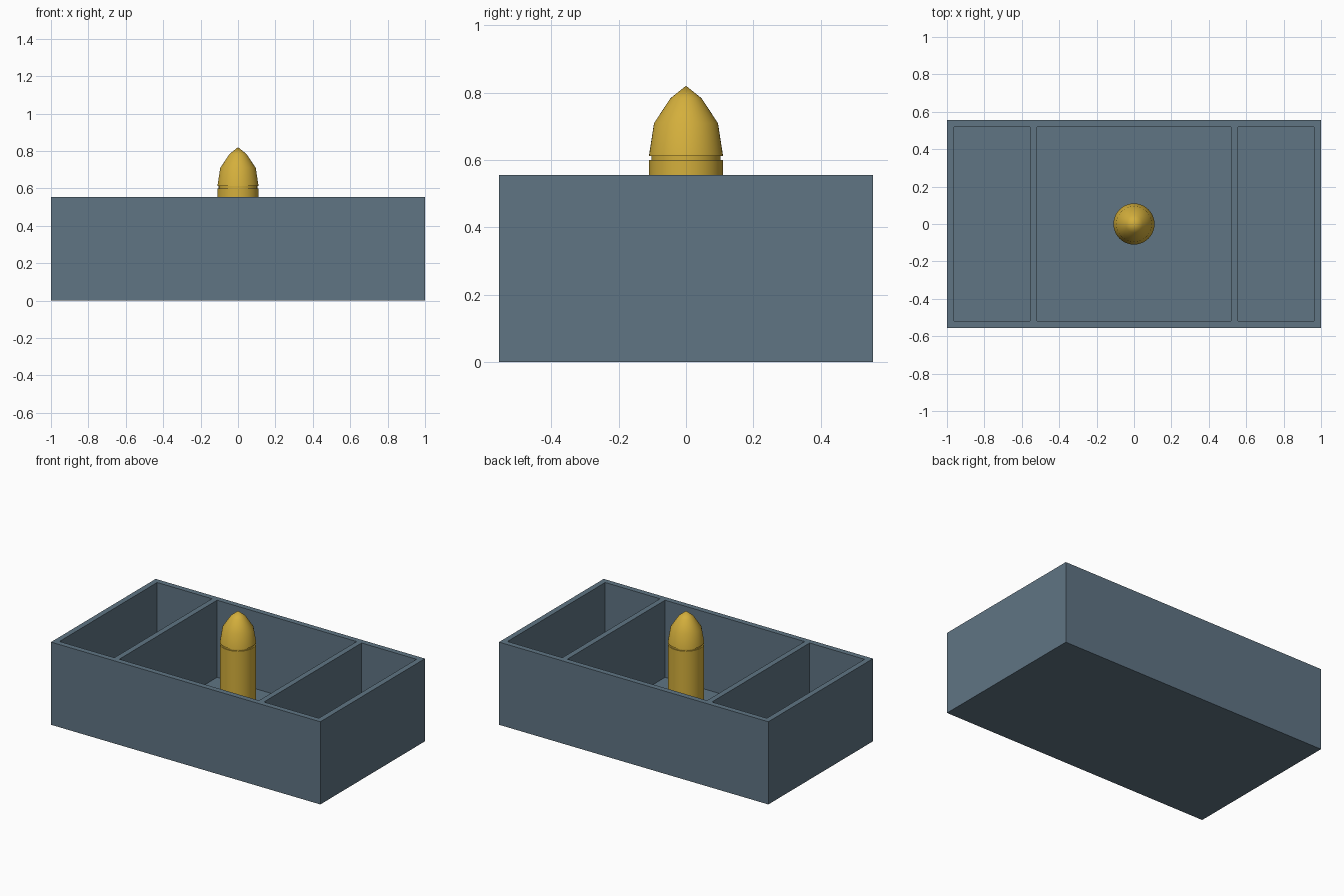
import bpy
import bmesh
from math import cos, sin, tau

default = bpy.data.objects.get("Cube")
if default:
    bpy.data.objects.remove(default, do_unlink=True)

WIDTH, DEPTH, HEIGHT = 2.0, 1.11, 0.555
WALL = 0.037
DIVIDER = 0.537      # distance of each divider's middle from the centre
SIDES = 48


def material(name, rgb):
    mat = bpy.data.materials.new(name)
    mat.use_nodes = True
    mat.diffuse_color = (*rgb, 1)
    mat.node_tree.nodes["Principled BSDF"].inputs["Base Color"].default_value = (*rgb, 1)
    return mat


def block(name, x0, x1, depth, z0, z1):
    bpy.ops.mesh.primitive_cube_add(size=1, location=((x0 + x1) / 2, 0, (z0 + z1) / 2))
    obj = bpy.context.object
    obj.name = name
    obj.scale = (x1 - x0, depth, z1 - z0)
    bpy.ops.object.transform_apply(location=False, rotation=False, scale=True)
    return obj


def lathe(name, profile):
    """Closed solid of revolution; a zero radius becomes a single point."""
    bm = bmesh.new()
    rings = []
    for r, z in profile:
        count = SIDES if r else 1
        rings.append([bm.verts.new((r * cos(tau * i / SIDES), r * sin(tau * i / SIDES), z))
                      for i in range(count)])
    bm.faces.new(rings[0][::-1])
    for a, b in zip(rings, rings[1:]):
        for i in range(SIDES):
            j = (i + 1) % SIDES
            corners = [a[i], a[j], b[0]] if len(b) == 1 else [a[i], a[j], b[j], b[i]]
            bm.faces.new(corners)
    mesh = bpy.data.meshes.new(name)
    bm.to_mesh(mesh)
    bm.free()
    obj = bpy.data.objects.new(name, mesh)
    bpy.context.collection.objects.link(obj)
    return obj


slate = material("slate blue", (0.115, 0.176, 0.230))
gold = material("gold", (0.658, 0.429, 0.045))

# Open tray with three pockets cut from one block
tray = block("tray", -WIDTH / 2, WIDTH / 2, DEPTH, 0, HEIGHT)
tray.data.materials.append(slate)
inner, outer, end = DIVIDER - WALL / 2, DIVIDER + WALL / 2, WIDTH / 2 - WALL
for x0, x1 in ((-end, -outer), (-inner, inner), (outer, end)):
    cutter = block("pocket_cutter", x0, x1, DEPTH - 2 * WALL, WALL, HEIGHT + WALL)
    cutter.hide_render = True
    bpy.context.view_layer.objects.active = tray
    cut = tray.modifiers.new("pocket", "BOOLEAN")
    cut.operation, cut.solver, cut.object = "DIFFERENCE", "EXACT", cutter
    bpy.ops.object.modifier_apply(modifier=cut.name)
    bpy.data.objects.remove(cutter, do_unlink=True)

# Standing pointed cylinder with a narrow groove below its tip
peg = lathe("pointed_cylinder", [
    (0.11, WALL), (0.11, 0.6), (0.103, 0.6), (0.103, 0.612), (0.11, 0.612),
    (0.095, 0.709), (0.046, 0.783), (0, 0.82)])
peg.data.materials.append(gold)
bpy.ops.object.select_all(action="DESELECT")
peg.select_set(True)
bpy.context.view_layer.objects.active = peg
bpy.ops.object.shade_smooth_by_angle()
